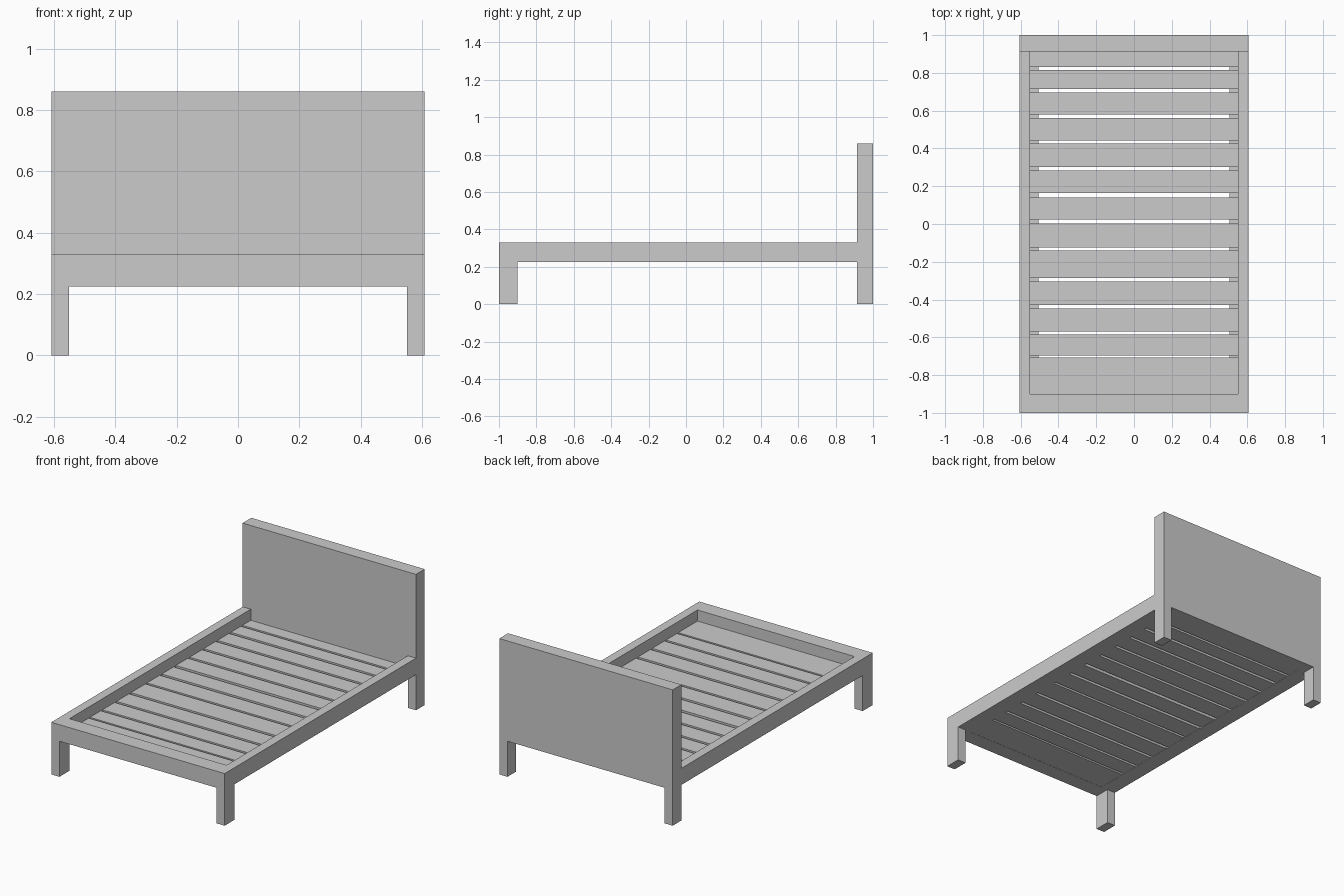
import bpy, bmesh

if "Cube" in bpy.data.objects:
    bpy.data.objects.remove(bpy.data.objects["Cube"])

W, INNER = 0.607, 0.55            # outer and inner half widths
RAIL_Z0, RAIL_Z1 = 0.225, 0.33    # bottom and top of the rails
SLAT_Z1 = 0.26


def finish(name, bm):
    bmesh.ops.recalc_face_normals(bm, faces=bm.faces)
    mesh = bpy.data.meshes.new(name)
    bm.to_mesh(mesh)
    bm.free()
    obj = bpy.data.objects.new(name, mesh)
    bpy.context.collection.objects.link(obj)
    return obj


def box(name, x0, x1, y0, y1, z0, z1):
    bm = bmesh.new()
    bmesh.ops.create_cube(bm, size=1)
    for v in bm.verts:
        v.co = ((x0 + x1) / 2 + v.co.x * (x1 - x0),
                (y0 + y1) / 2 + v.co.y * (y1 - y0),
                (z0 + z1) / 2 + v.co.z * (z1 - z0))
    return finish(name, bm)


def bed_end(name, y0, y1, top):
    """Panel with two legs, extruded from one profile."""
    half = [(INNER, RAIL_Z0), (INNER, 0), (W, 0), (W, top)]
    profile = half + [(-x, z) for x, z in reversed(half)]
    bm = bmesh.new()
    face = bm.faces.new([bm.verts.new((x, y0, z)) for x, z in profile])
    ext = bmesh.ops.extrude_face_region(bm, geom=[face])
    verts = [g for g in ext["geom"] if isinstance(g, bmesh.types.BMVert)]
    bmesh.ops.translate(bm, verts=verts, vec=(0, y1 - y0, 0))
    return finish(name, bm)


# Headboard and footboard, legs included
bed_end("headboard", 0.913, 1.0, 0.86)
bed_end("footboard", -1.0, -0.9, RAIL_Z1)

# Side rails and the ledges carrying the slats
for side, s in (("left", -1), ("right", 1)):
    a, b = sorted((s * INNER, s * W))
    box(side + "_side_rail", a, b, -0.9, 0.913, RAIL_Z0, RAIL_Z1)
    a, b = sorted((s * 0.505, s * INNER))
    box(side + "_slat_ledge", a, b, -0.9, 0.913, RAIL_Z0, 0.242)

# Slats, slightly unevenly spaced: (front edge, back edge)
slats = [(-0.9, -0.708), (-0.695, -0.586), (-0.57, -0.448), (-0.43, -0.305),
         (-0.286, -0.141), (-0.125, 0.003), (0.023, 0.141), (0.164, 0.284),
         (0.302, 0.425), (0.443, 0.562), (0.58, 0.695), (0.714, 0.814),
         (0.83, 0.913)]
for i, (y0, y1) in enumerate(slats, 1):
    box(f"slat_{i:02d}", -INNER, INNER, y0, y1, RAIL_Z0 + 0.001, SLAT_Z1)
